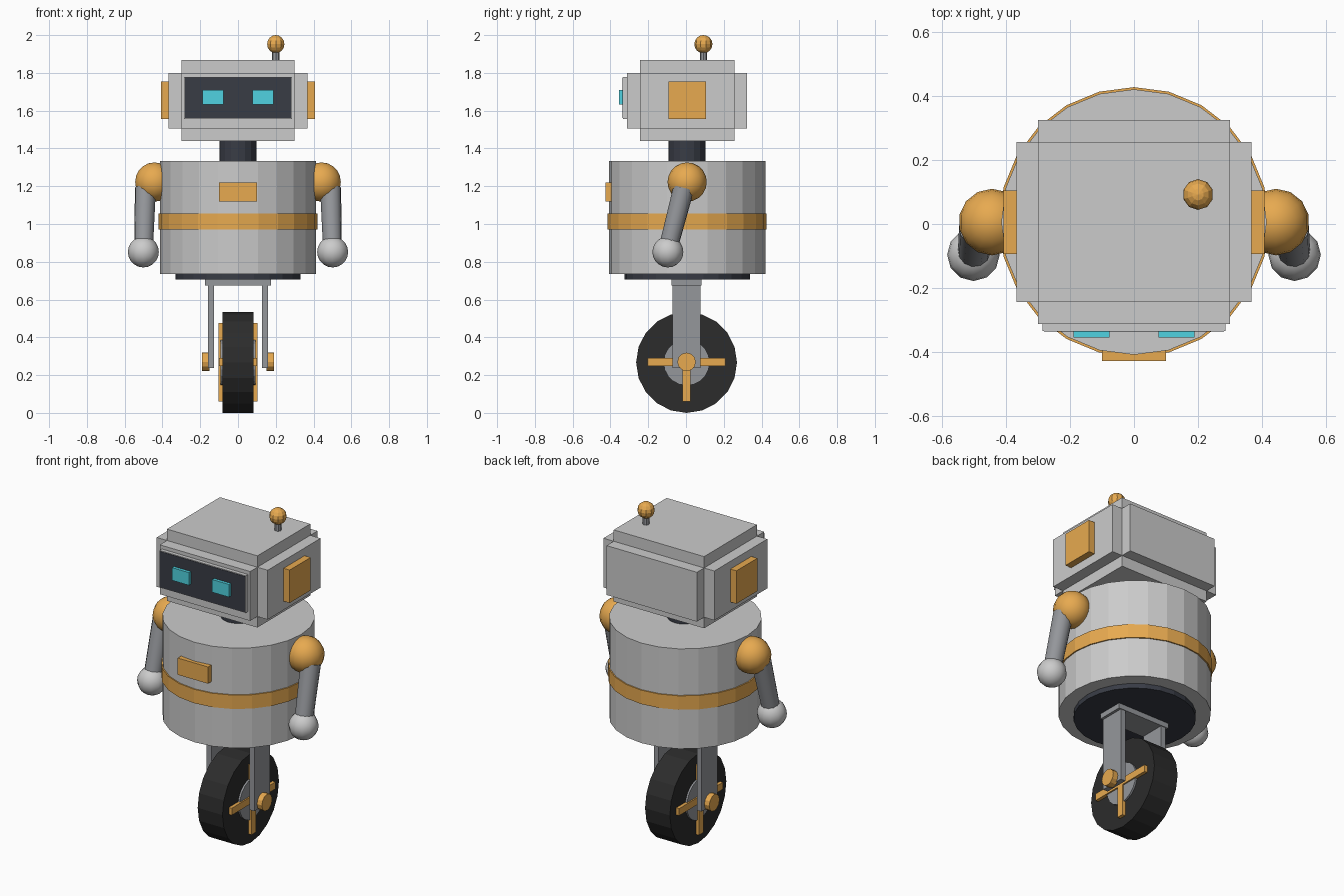
import bpy
from math import pi
from mathutils import Vector

if "Cube" in bpy.data.objects:
    bpy.data.objects.remove(bpy.data.objects["Cube"])

CY = 0.006  # depth centre of the figure


def material(name, rgb):
    m = bpy.data.materials.new(name)
    m.diffuse_color = (*rgb, 1)
    m.use_nodes = True
    m.node_tree.nodes["Principled BSDF"].inputs["Base Color"].default_value = m.diffuse_color
    return m


ORANGE = material("orange", (0.80, 0.40, 0.08))
DARK = material("dark", (0.04, 0.045, 0.06))
RUBBER = material("rubber", (0.025, 0.025, 0.025))
CYAN = material("cyan", (0.08, 0.65, 0.75))
SHELL = material("light_grey", (0.62, 0.63, 0.65))
METAL = material("mid_grey", (0.30, 0.31, 0.33))


def finish(name, mat, smooth=False):
    o = bpy.context.object
    o.name = name
    o.data.materials.append(mat)
    if smooth:
        bpy.ops.object.shade_smooth_by_angle()
    return o


def box(name, mat, x, y, z):
    """Box from (min, max) ranges on each axis."""
    bpy.ops.mesh.primitive_cube_add(size=1, location=[(a + b) / 2 for a, b in (x, y, z)])
    o = bpy.context.object
    o.scale = [b - a for a, b in (x, y, z)]
    bpy.ops.object.transform_apply(location=False, rotation=False, scale=True)
    return finish(name, mat)


def rod(name, mat, start, end, r1, r2=None, sides=24, smooth=False):
    """Cylinder or cone between two points."""
    a, b = Vector(start), Vector(end)
    bpy.ops.mesh.primitive_cone_add(
        vertices=sides, radius1=r1, radius2=r1 if r2 is None else r2,
        depth=(b - a).length, location=(a + b) / 2,
        rotation=(b - a).to_track_quat('Z', 'Y').to_euler())
    return finish(name, mat, smooth)


def ball(name, mat, loc, r, seg, rings, smooth=True):
    bpy.ops.mesh.primitive_uv_sphere_add(segments=seg, ring_count=rings, radius=r, location=loc)
    o = finish(name, mat)
    if smooth:
        bpy.ops.object.shade_smooth()
    return o


def depth(h):
    return (CY - h, CY + h)


# Torso
rod("torso", SHELL, (0, CY, 0.735), (0, CY, 1.333), 0.414)
rod("waist_band", ORANGE, (0, CY, 0.972), (0, CY, 1.055), 0.421)
rod("torso_base", DARK, (0, CY, 0.706), (0, CY, 0.74), 0.332)
box("chest_plate", ORANGE, (-0.1, 0.1), (-0.427, -0.39), (1.12, 1.22))
rod("neck", DARK, (0, CY, 1.32), (0, CY, 1.46), 0.098, sides=16)

# Head built from three crossing blocks
box("head_tall_block", SHELL, (-0.299, 0.299), depth(0.25), (1.439, 1.868))
box("head_wide_block", SHELL, (-0.367, 0.367), depth(0.25), (1.505, 1.80))
box("head_deep_block", SHELL, (-0.299, 0.299), depth(0.318), (1.505, 1.80))

# Face
box("screen_bezel", SHELL, (-0.285, 0.285), (-0.334, -0.30), (1.557, 1.779))
box("screen", DARK, (-0.281, 0.281), (-0.336, -0.32), (1.561, 1.775))

# Antenna
rod("antenna_rod", METAL, (0.2, 0.092, 1.86), (0.2, 0.092, 1.93), 0.019, sides=8)
ball("antenna_ball", ORANGE, (0.2, 0.092, 1.952), 0.048, 10, 8, smooth=False)

# Fork crown and wheel
WZ = 0.267
box("fork_crown", METAL, (-0.174, 0.174), (-0.076, 0.082), (0.675, 0.71))
rod("tyre", RUBBER, (-0.082, 0.003, WZ), (0.082, 0.003, WZ), 0.267, sides=20)
rod("hub", METAL, (-0.093, 0.003, WZ), (0.093, 0.003, WZ), 0.122, sides=20)
box("spoke_upright", ORANGE, (-0.102, 0.102), (-0.018, 0.024), (WZ - 0.207, WZ + 0.21))
box("spoke_level", ORANGE, (-0.1015, 0.1015), (-0.204, 0.21), (WZ - 0.019, WZ + 0.023))

# Mirrored parts
for side, s in (("left", -1), ("right", 1)):
    def span(a, b):
        return tuple(sorted((s * a, s * b)))
    box(f"{side}_eye", CYAN, span(0.077, 0.188), (-0.354, -0.33), (1.633, 1.709))
    box(f"{side}_ear", ORANGE, span(0.36, 0.407), depth(0.099), (1.557, 1.754))
    ball(f"{side}_shoulder", ORANGE, (s * 0.443, CY, 1.222), 0.104, 14, 10)
    rod(f"{side}_arm", METAL, (s * 0.49, -0.012, 1.19), (s * 0.50, -0.095, 0.87),
        0.056, 0.05, sides=12, smooth=True)
    ball(f"{side}_hand", SHELL, (s * 0.501, -0.096, 0.852), 0.082, 12, 10)
    box(f"{side}_fork_leg", METAL, span(0.126, 0.158), (-0.072, 0.078), (0.237, 0.69))
    rod(f"{side}_axle_cap", ORANGE, (s * 0.15, 0.003, 0.27), (s * 0.19, 0.003, 0.27),
        0.049, sides=12)
